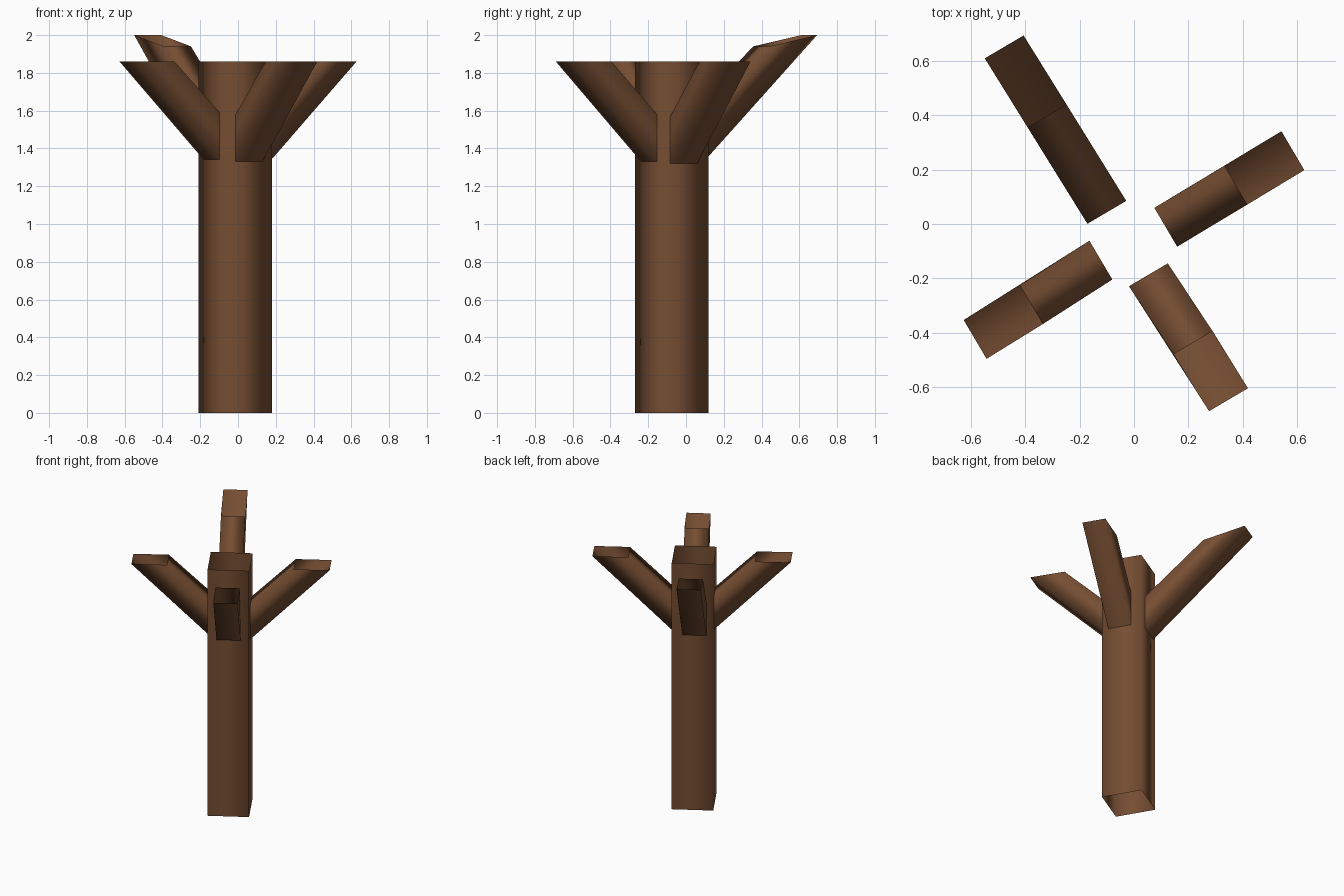
import bpy, bmesh
from math import radians
from mathutils import Matrix, Vector

cube = bpy.data.objects.get("Cube")
if cube:
    bpy.data.objects.remove(cube, do_unlink=True)

# Single bark colour
bark = bpy.data.materials.new("brown bark")
bark.use_nodes = True
colour = (0.18, 0.075, 0.032, 1)
bark.diffuse_color = colour
bsdf = bark.node_tree.nodes["Principled BSDF"]
bsdf.inputs["Base Color"].default_value = colour
bsdf.inputs["Roughness"].default_value = 0.9

TURN = radians(30.5)      # twist of the whole tree about z


def tube(name, start, end):
    """Open, smooth-shaded tube between two four-point rings."""
    bm = bmesh.new()
    a = [bm.verts.new(p) for p in start]
    b = [bm.verts.new(p) for p in end]
    for i in range(4):
        j = (i + 1) % 4
        bm.faces.new((a[i], a[j], b[j], b[i])).smooth = True
    mesh = bpy.data.meshes.new(name)
    bm.to_mesh(mesh)
    bm.free()
    mesh.materials.append(bark)
    obj = bpy.data.objects.new(name, mesh)
    bpy.context.collection.objects.link(obj)
    return obj


def branch(name, quarter, base, inner, outer, z_inner=1.86, z_outer=1.86):
    """Sloping square branch: upright ring on the trunk, flat-cut open tip."""
    side = Matrix.Rotation(TURN + radians(90 * quarter), 3, 'Z') @ Vector((0, 0.083, 0))

    def ring(low, z_low, high, z_high):
        lo, hi = Vector((*low, z_low)), Vector((*high, z_high))
        return [lo - side, lo + side, hi + side, hi - side]

    return tube(name, ring(base, 1.32, base, 1.57),
                ring(outer, z_outer, inner, z_inner))


# Trunk: square open tube
half = 0.1425
spin = Matrix.Rotation(TURN, 3, 'Z')
corners = [spin @ Vector((x * half, y * half, 0)) + Vector((-0.015, -0.075, 0))
           for x, y in ((-1, -1), (1, -1), (1, 1), (-1, 1))]
tube("trunk", corners, [c + Vector((0, 0, 1.86)) for c in corners])

# Branches, one on each trunk face
branch("left_branch", 0, (0.117, -0.012), (0.375, 0.143), (0.585, 0.27))
branch("back_branch", 1, (-0.10, 0.043), (-0.32, 0.398), (-0.478, 0.652), 1.94, 2.0)
branch("right_branch", 2, (-0.122, -0.133), (-0.378, -0.297), (-0.585, -0.425))
branch("front_branch", 3, (0.053, -0.187), (0.218, -0.437), (0.348, -0.647))
